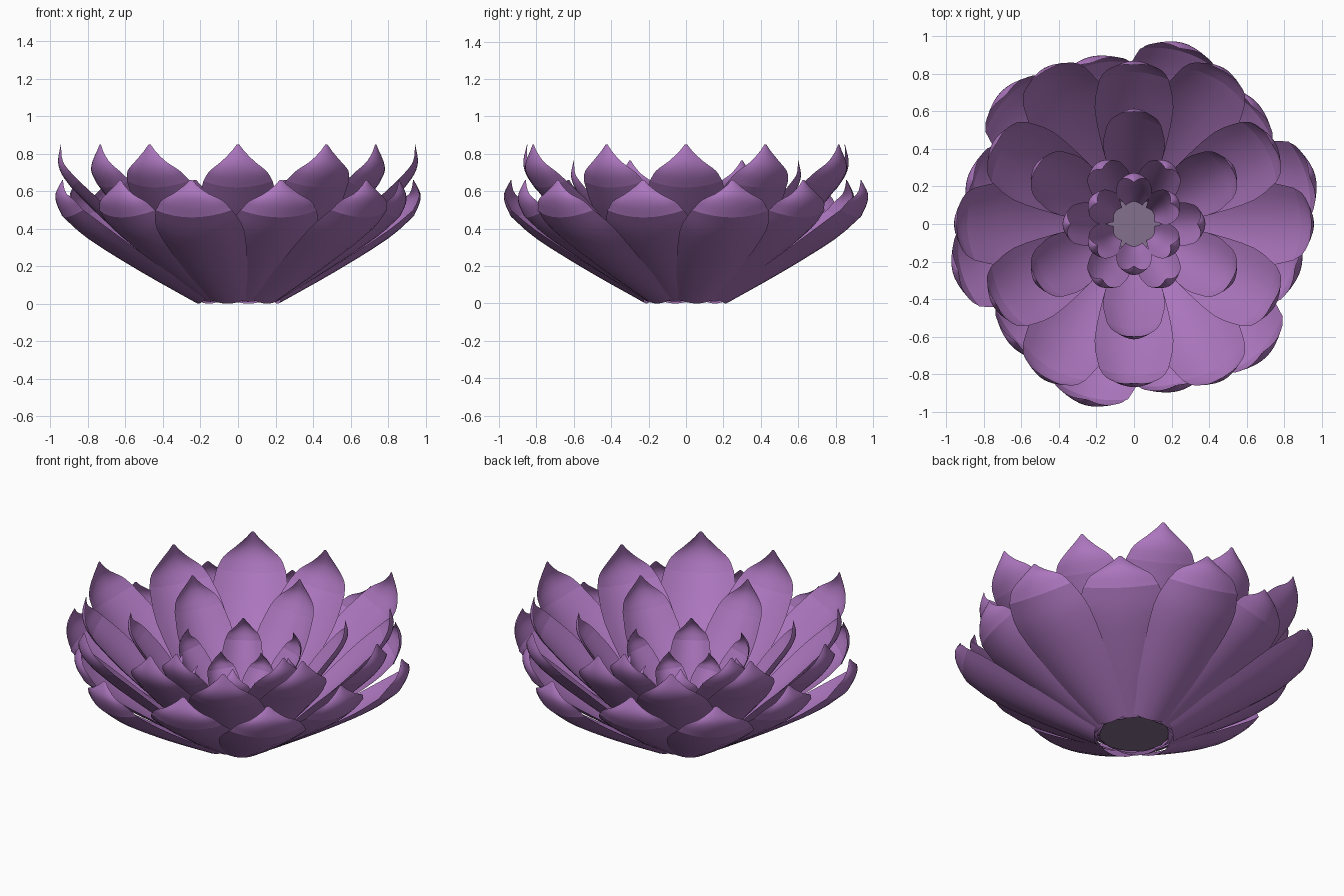
import bpy, bmesh, math

if "Cube" in bpy.data.objects:
    bpy.data.objects.remove(bpy.data.objects["Cube"])


def material(name, rgb):
    m = bpy.data.materials.new(name)
    m.diffuse_color = (*rgb, 1)
    m.use_nodes = True
    m.node_tree.nodes["Principled BSDF"].inputs["Base Color"].default_value = m.diffuse_color
    return m


PURPLE = material("petal purple", (0.41, 0.18, 0.51))
CORE = material("dull core purple", (0.23, 0.16, 0.27))

# relative half width at: base, lower, middle, crease, upper tip stations, point
WIDTHS = [0.45, 0.78, 1.0, 0.88, 0.72, 0.42, 0.0]
CREASE = 3
SUB = 3      # subdivisions between stations
ACROSS = 8   # faces across a petal


def catmull(vals, i, t):
    """Smooth interpolation between vals[i] and vals[i+1]."""
    p1, p2 = vals[i], vals[i + 1]
    p0 = vals[i - 1] if i > 0 else 2 * p1 - p2
    p3 = vals[i + 2] if i + 2 < len(vals) else 2 * p2 - p1
    return 0.5 * (2 * p1 + (p2 - p0) * t + (2 * p0 - 5 * p1 + 4 * p2 - p3) * t * t
                  + (3 * p1 - p0 - 3 * p2 + p3) * t ** 3)


def petal_ring(name, start_deg, profile, half_width, cup):
    """Six cupped petals; profile is the (radius, height) of the petal keel."""
    rs, zs = [p[0] for p in profile], [p[1] for p in profile]
    rows = []
    n = len(profile)
    for i in range(n - 1):
        for s in range(SUB):
            t = s / SUB
            w = max(0, catmull(WIDTHS, i, t)) * half_width
            # body and tip are separate curves so the crease stays crisp
            if i < CREASE:
                r, z = (catmull(v[:CREASE + 1], i, t) for v in (rs, zs))
            else:
                r, z = (catmull(v[CREASE:], i - CREASE, t) for v in (rs, zs))
            rows.append((r, z, w))
    rows.append((rs[-1], zs[-1], half_width * 0.03))
    bm = bmesh.new()
    for k in range(6):
        a = math.radians(start_deg + 60 * k)
        ca, sa = math.cos(a), math.sin(a)
        grid = []
        for j, (r, z, w) in enumerate(rows):
            lo, hi = rows[max(j - 1, 0)], rows[min(j + 1, len(rows) - 1)]
            dr, dz = hi[0] - lo[0], hi[1] - lo[1]
            ln = math.hypot(dr, dz)
            line = []
            for c in range(ACROSS + 1):
                u = 2 * c / ACROSS - 1
                d = cup * w * u * u
                rr, zz, side = r - dz / ln * d, z + dr / ln * d, u * w
                line.append(bm.verts.new((rr * ca - side * sa, rr * sa + side * ca, zz)))
            grid.append(line)
        for j in range(len(grid) - 1):
            for c in range(ACROSS):
                f = bm.faces.new((grid[j][c], grid[j + 1][c], grid[j + 1][c + 1], grid[j][c + 1]))
                f.smooth = True
                f.normal_flip()
        # sharp fold where the tip turns upright
        row = grid[CREASE * SUB]
        for c in range(ACROSS):
            bm.edges.get((row[c], row[c + 1])).smooth = False
    bm.normal_update()
    if sum(f.normal.z for f in bm.faces) < 0:
        bmesh.ops.reverse_faces(bm, faces=bm.faces[:])
    finish(name, bm, PURPLE)


def finish(name, bm, mat):
    me = bpy.data.meshes.new(name)
    bm.to_mesh(me)
    bm.free()
    me.materials.append(mat)
    bpy.context.collection.objects.link(bpy.data.objects.new(name, me))


# low outer petals
petal_ring("outer_petals_long", 15,
           [(.22, 0), (.53, .17), (.81, .34), (.955, .46), (.99, .53), (1.0, .59), (.97, .66)], .24, .28)
petal_ring("outer_petals_short", 45,
           [(.21, .01), (.49, .18), (.75, .35), (.88, .46), (.915, .53), (.92, .59), (.89, .66)], .24, .28)
# tall middle petals
petal_ring("tall_petals_long", 0,
           [(.2, .02), (.47, .23), (.73, .46), (.89, .62), (.94, .69), (.96, .76), (.945, .85)], .22, .28)
petal_ring("tall_petals_short", 30,
           [(.19, .02), (.42, .23), (.66, .46), (.81, .62), (.855, .69), (.87, .76), (.85, .85)], .21, .28)
# inner petals
petal_ring("inner_petals", 30,
           [(.16, .03), (.31, .22), (.46, .42), (.565, .57), (.6, .63), (.615, .69), (.6, .765)], .165, .35)
petal_ring("small_petals", 0,
           [(.14, .03), (.215, .18), (.3, .34), (.365, .45), (.38, .5), (.375, .545), (.34, .6)], .115, .45)
petal_ring("heart_petals", 30,
           [(.12, .03), (.165, .13), (.215, .25), (.262, .33), (.272, .37), (.26, .41), (.225, .455)], .095, .5)

# flat core closing the bottom
bm = bmesh.new()
bmesh.ops.create_circle(bm, cap_ends=True, segments=12, radius=0.2)
for v in bm.verts:
    v.co.z = 0.03
finish("flower_core", bm, CORE)
